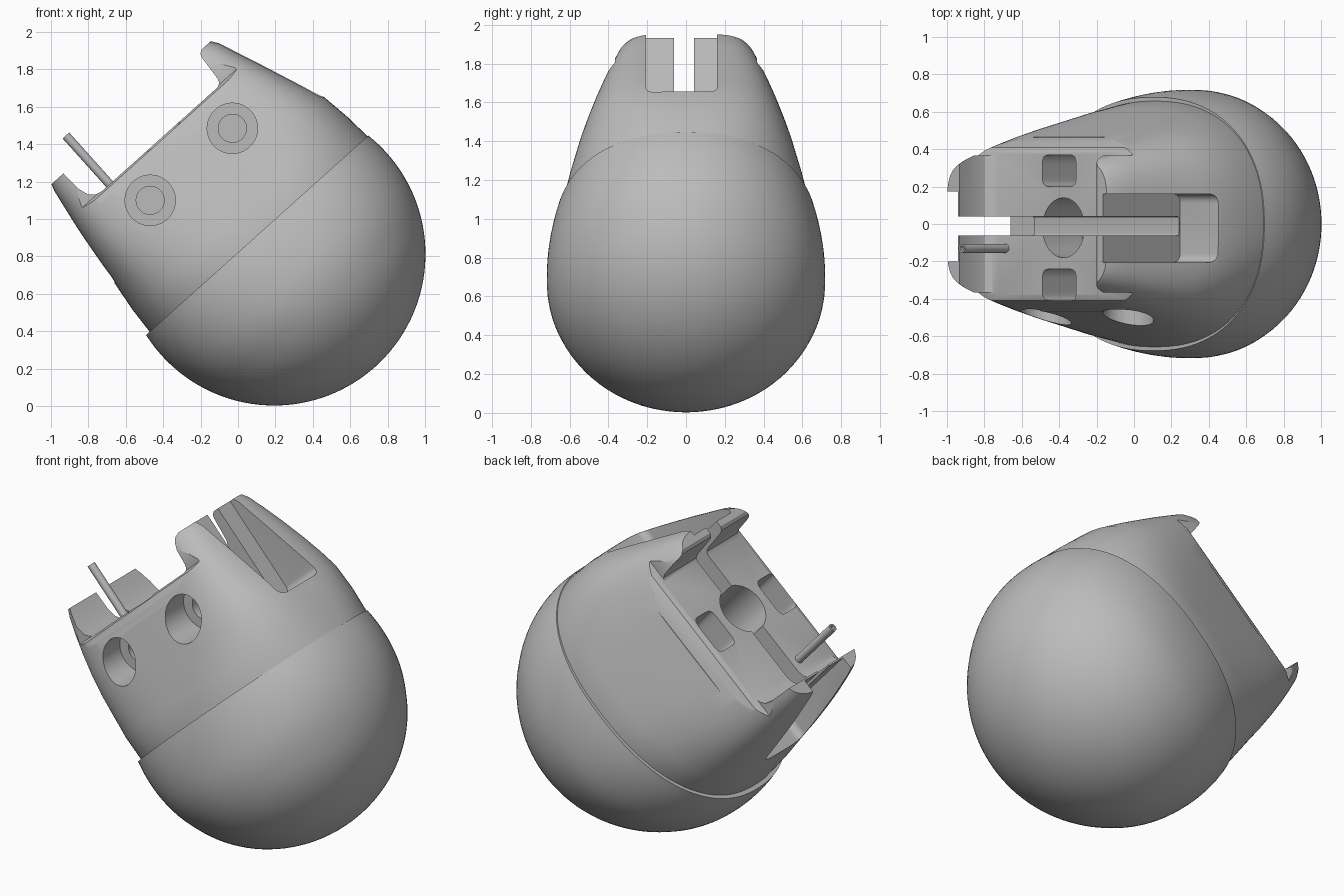
import bpy
import bmesh
import math
from mathutils import Matrix, Vector

if "Cube" in bpy.data.objects:
    bpy.data.objects.remove(bpy.data.objects["Cube"])

# Tilted working frame: local x along the seam, local z along the housing axis
FRAME = Matrix.Translation((0.11, 0, 0.92)) @ Matrix.Rotation(math.radians(-41.9), 4, 'Y')

grey = bpy.data.materials.new("plain grey")
grey.use_nodes = True
grey.diffuse_color = (0.5, 0.5, 0.5, 1)
grey.node_tree.nodes["Principled BSDF"].inputs["Base Color"].default_value = (0.5, 0.5, 0.5, 1)


def make_object(name, bm):
    bmesh.ops.recalc_face_normals(bm, faces=bm.faces)
    mesh = bpy.data.meshes.new(name)
    bm.to_mesh(mesh)
    bm.free()
    mesh.materials.append(grey)
    obj = bpy.data.objects.new(name, mesh)
    bpy.context.collection.objects.link(obj)
    return obj


def loft(name, levels, count, centre_y=0.0):
    """Stack superellipse rings: (height, centre x, half x, half y, exponent)."""
    bm = bmesh.new()
    rings = []
    for w, cx, hx, hy, n in levels:
        ring = []
        for i in range(count):
            a = math.tau * (i + 0.5) / count
            c, s = math.cos(a), math.sin(a)
            x = cx + hx * math.copysign(abs(c) ** (2 / n), c)
            y = centre_y + hy * math.copysign(abs(s) ** (2 / n), s)
            ring.append(bm.verts.new((x, y, w)))
        rings.append(ring)
    for low, high in zip(rings, rings[1:]):
        for i in range(count):
            j = (i + 1) % count
            bm.faces.new((low[i], low[j], high[j], high[i]))
    bm.faces.new(rings[0][::-1])
    bm.faces.new(rings[-1])
    return make_object(name, bm)


def prism(points, axis, start, end):
    """Extrude an outline along x or y; the outline uses the other axis and z."""
    bm = bmesh.new()

    def place(p, d):
        return (d, p[0], p[1]) if axis == 'x' else (p[0], d, p[1])
    face = bm.faces.new([bm.verts.new(place(p, start)) for p in points])
    out = bmesh.ops.extrude_face_region(bm, geom=[face])
    moved = [g for g in out["geom"] if isinstance(g, bmesh.types.BMVert)]
    step = Vector(place((0, 0), end - start))
    bmesh.ops.translate(bm, verts=moved, vec=step)
    return make_object("cutter", bm)


def rounded_slot(y0, y1, floor, r, x0, x1):
    """Open-topped slot with rounded lower corners."""
    pts = [(y0, 1.2)]
    for cy, first in ((y0 + r, 180), (y1 - r, 270)):
        for k in range(6):
            a = math.radians(first + 18 * k)
            pts.append((cy + r * math.cos(a), floor + r + r * math.sin(a)))
    pts.append((y1, 1.2))
    return prism(pts, 'x', x0, x1)


def drill(x, z, radius, y0, y1):
    """Round cutter across the housing."""
    outline = [(x + radius * math.cos(math.tau * i / 48),
                z + radius * math.sin(math.tau * i / 48)) for i in range(48)]
    return prism(outline, 'y', y0, y1)


def cut(obj, cutter):
    cutter.hide_render = True
    mod = obj.modifiers.new("cut", 'BOOLEAN')
    mod.operation = 'DIFFERENCE'
    mod.solver = 'EXACT'
    mod.object = cutter
    bpy.ops.object.select_all(action='DESELECT')
    bpy.context.view_layer.objects.active = obj
    obj.select_set(True)
    bpy.ops.object.modifier_apply(modifier=mod.name)
    bpy.data.objects.remove(cutter)


def finish(obj, angle=30):
    obj.matrix_world = FRAME
    bpy.ops.object.select_all(action='DESELECT')
    bpy.context.view_layer.objects.active = obj
    obj.select_set(True)
    bpy.ops.object.shade_smooth_by_angle(angle=math.radians(angle))


# Rounded dome, slightly narrower across y, with a small lip at the seam
dome_levels = []
for i in range(33):
    t = math.radians(-89 + i * (98.6 / 32))
    w = -0.135 + 0.81 * math.sin(t)
    if w < -0.3:
        hy = 0.718 * math.sqrt(1 - ((w + 0.3) / 0.645) ** 2)
    else:
        hy = 0.718 - 0.04 * ((w + 0.3) / 0.3) ** 2
    blend = max(0, (w + 0.5) / 0.5)
    dome_levels.append((w, -0.01, 0.81 * math.cos(t), hy, 2 + 0.25 * blend))
dome_levels.append((0, -0.01, 0.785, 0.663, 2.25))
finish(loft("dome", dome_levels, 96))

# Tapered housing that becomes squarer towards its top
housing = loft("housing", [
    (-0.05, 0, 0.78, 0.655, 2.25),
    (0, 0, 0.783, 0.657, 2.3),
    (0.15, 0, 0.772, 0.618, 2.65),
    (0.31, 0, 0.75, 0.57, 3.1),
    (0.43, -0.015, 0.721, 0.533, 3.5),
    (0.55, -0.03, 0.69, 0.495, 3.9),
    (0.68, -0.045, 0.656, 0.453, 4.3),
    (0.8, -0.058, 0.622, 0.412, 4.7),
    (0.9, -0.068, 0.594, 0.375, 5),
    (0.938, -0.075, 0.575, 0.36, 5)], 128)

# Flat deck between the raised prongs
cut(housing, prism([
    (-0.56, 1.2), (-0.56, 0.93), (-0.554, 0.82), (-0.537, 0.765), (-0.51, 0.74),
    (-0.471, 0.73), (0.36, 0.73), (0.382, 0.74), (0.392, 0.765), (0.404, 0.905),
    (0.412, 0.925), (0.435, 0.94), (0.435, 1.2)], 'y', -0.9, 0.9))

# Rounded shoulders along both long sides of the deck
for side in (-1, 1):
    shoulder = [(0.365, 0.735), (0.41, 0.72), (0.44, 0.685), (0.462, 0.64),
                (0.7, 0.64), (0.7, 1.1), (0.365, 1.1)]
    cut(housing, prism([(side * y, w) for y, w in shoulder], 'x', -0.62, 0.5))

# Wide end slots and the narrow channel joining them
cut(housing, rounded_slot(-0.205, 0.16, 0.32, 0.045, 0.47, 1.1))
cut(housing, rounded_slot(-0.2, 0.175, 0.32, 0.045, -1.1, -0.57))
cut(housing, rounded_slot(-0.062, 0.04, 0.33, 0.01, -1.2, 1.2))

# Round well and two rectangular pockets in the deck
cut(housing, loft("cutter", [(0.42, 0, 0.15, 0.16, 2), (1.1, 0, 0.15, 0.16, 2)], 48, -0.02))
for y in (-0.325, 0.285):
    cut(housing, loft("cutter", [(0.45, -0.03, 0.12, 0.085, 6), (1.1, -0.03, 0.12, 0.085, 6)], 48, y))

# Stepped screw holes in the front wall
for x, z in ((-0.311, 0.521), (0.273, 0.514)):
    cut(housing, drill(x, z, 0.135, -0.9, -0.3))
    cut(housing, drill(x, z, 0.075, -0.9, -0.18))
finish(housing)

# Thin hollow pin standing on the deck
finish(loft("pin", [
    (0.65, -0.415, 0.024, 0.024, 2), (1.08, -0.415, 0.024, 0.024, 2),
    (1.08, -0.415, 0.014, 0.014, 2), (0.98, -0.415, 0.014, 0.014, 2)], 24, -0.13))
